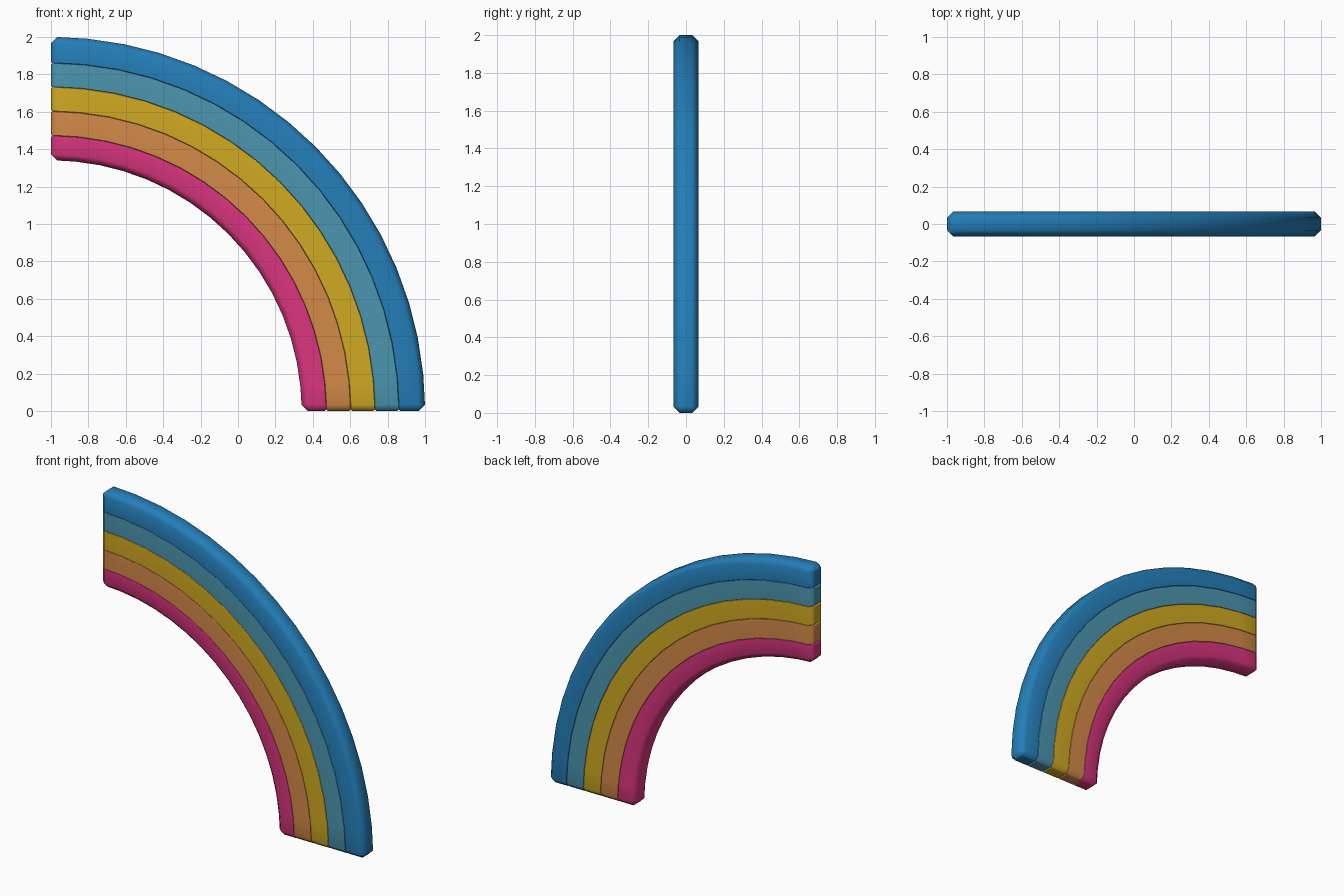
import bpy, bmesh, math

if "Cube" in bpy.data.objects:
    bpy.data.objects.remove(bpy.data.objects["Cube"])

H, C, NOTCH, STEPS = 0.067, 0.033, 0.008, 16   # half thickness, edge chamfer, end notch, arc segments
CENTRE_X = -1.0
RADII = [1.34, 1.472, 1.602, 1.732, 1.86, 2.0]


def srgb(r, g, b):
    f = lambda v: ((v / 255 + 0.055) / 1.055) ** 2.4
    return (f(r), f(g), f(b), 1)


BANDS = [
    ("pink", srgb(220, 54, 128)),
    ("orange", srgb(212, 138, 72)),
    ("yellow", srgb(208, 170, 34)),
    ("teal", srgb(76, 150, 176)),
    ("blue", srgb(36, 126, 184)),
]


def section(r0, r1, c0, c1, s0, s1, hy):
    """Eight-point cross-section as (radius, y), shrunk by s0/s1 at its sides."""
    y0, y1 = min(H - c0, hy), min(H - c1, hy)
    a, b = r0 + max(c0, s0), r1 - max(c1, s1)
    return [(r1 - s1, -y1), (r1 - s1, y1), (b, hy), (a, hy),
            (r0 + s0, y0), (r0 + s0, -y0), (a, -hy), (b, -hy)]


def make_band(i, name, colour):
    r0, r1 = RADII[i], RADII[i + 1]
    first, last = i == 0, i == len(BANDS) - 1
    c0, c1 = (C if first else 0.003), (C if last else 0.003)

    # Rounded end rings: (distance from end plane, section)
    def end_ring(d):
        shrink = C - d
        n = max(0, NOTCH - d)
        return d, section(r0, r1, c0, c1, shrink if first else n,
                          shrink if last else n, H - shrink)
    ends = [end_ring(0), end_ring(NOTCH), end_ring(C)]

    full = ends[-1][1]
    rings = [[(r, y, math.asin(d / r)) for r, y in s] for d, s in ends]
    for k in range(1, STEPS):
        rings.append([(r, y, math.pi / 2 * k / STEPS) for r, y in full])
    rings += [[(r, y, math.pi / 2 - math.asin(d / r)) for r, y in s]
              for d, s in reversed(ends)]

    bm = bmesh.new()
    loops = [[bm.verts.new((CENTRE_X + r * math.cos(t), y, r * math.sin(t)))
              for r, y, t in ring] for ring in rings]
    for a, b in zip(loops, loops[1:]):
        for j in range(8):
            k = (j + 1) % 8
            bm.faces.new((a[j], a[k], b[k], b[j]))
    bm.faces.new(loops[0])
    bm.faces.new(loops[-1])
    bmesh.ops.remove_doubles(bm, verts=bm.verts, dist=0.0005)
    bmesh.ops.recalc_face_normals(bm, faces=bm.faces)

    mesh = bpy.data.meshes.new(name + "_band")
    bm.to_mesh(mesh)
    bm.free()
    mat = bpy.data.materials.new(name)
    mat.diffuse_color = colour
    mat.use_nodes = True
    mat.node_tree.nodes["Principled BSDF"].inputs["Base Color"].default_value = mat.diffuse_color
    mesh.materials.append(mat)
    ob = bpy.data.objects.new(name + "_band", mesh)
    bpy.context.collection.objects.link(ob)
    bpy.ops.object.select_all(action='DESELECT')
    ob.select_set(True)
    bpy.context.view_layer.objects.active = ob
    bpy.ops.object.shade_smooth_by_angle(angle=math.radians(60))
    wn = ob.modifiers.new("weighted_normals", 'WEIGHTED_NORMAL')
    wn.keep_sharp = True


# Quarter rainbow, inner band to outer band
for i, (name, colour) in enumerate(BANDS):
    make_band(i, name, colour)
